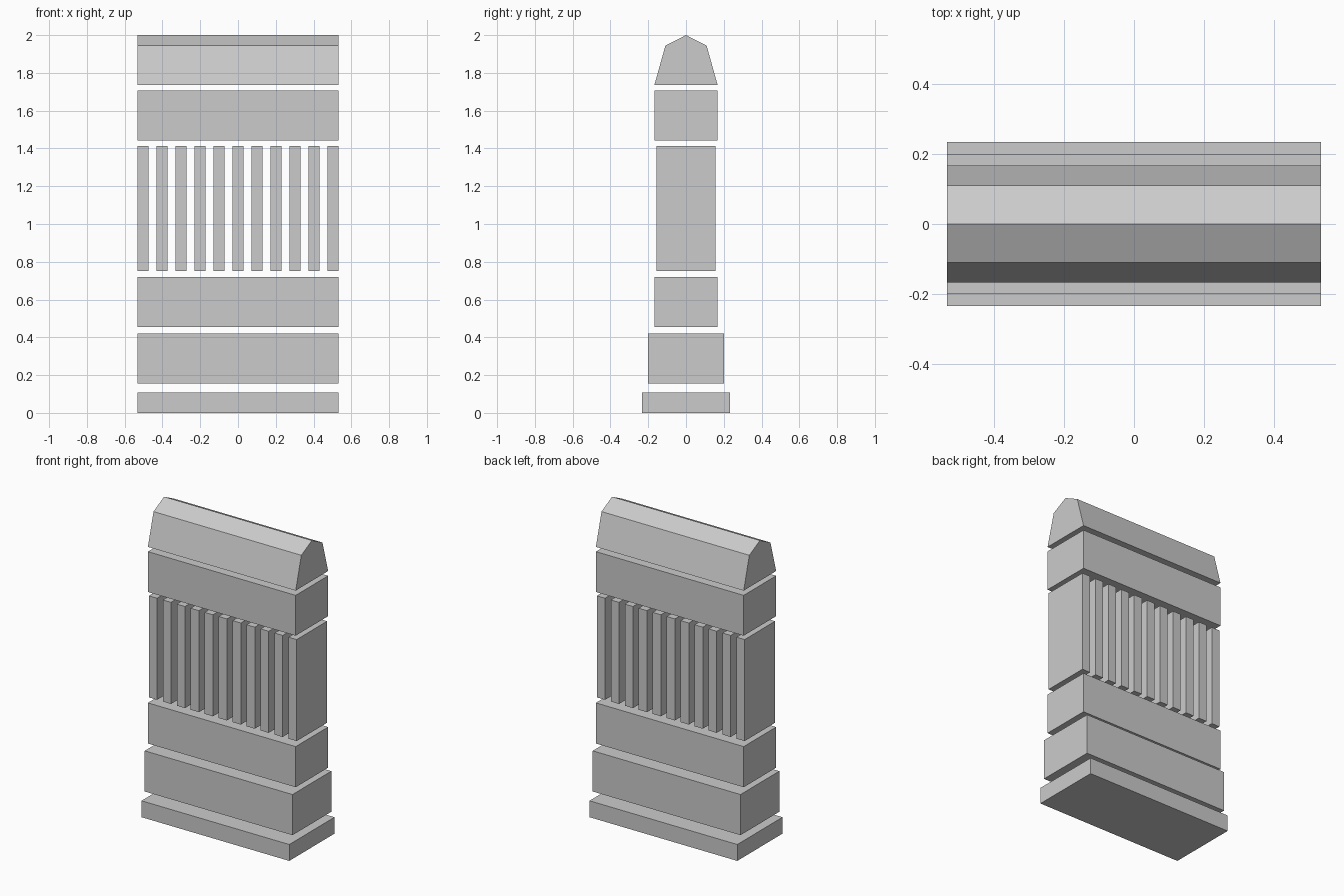
import bpy

if "Cube" in bpy.data.objects:
    bpy.data.objects.remove(bpy.data.objects["Cube"])

HALF_LEN = 0.533


def extrude_profile(name, profile, x0, x1):
    """Extrude a closed (y, z) outline, listed counter-clockwise from +x, along x."""
    n = len(profile)
    verts = [(x, y, z) for x in (x0, x1) for y, z in profile]
    faces = [tuple(reversed(range(n))), tuple(range(n, 2 * n))]
    faces += [(i, (i + 1) % n, n + (i + 1) % n, n + i) for i in range(n)]
    mesh = bpy.data.meshes.new(name)
    mesh.from_pydata(verts, [], faces)
    obj = bpy.data.objects.new(name, mesh)
    bpy.context.collection.objects.link(obj)
    return obj


def block(name, half_depth, z0, z1, x0=-HALF_LEN, x1=HALF_LEN):
    d = half_depth
    return extrude_profile(name, [(-d, z0), (d, z0), (d, z1), (-d, z1)], x0, x1)


# Stacked solid courses
block("base_plinth", 0.233, 0.0, 0.107)
block("lower_course", 0.20, 0.155, 0.42)
block("middle_course", 0.167, 0.455, 0.72)
block("upper_course", 0.167, 1.443, 1.706)

# Row of upright slats
COUNT, WIDTH = 11, 0.059
pitch = (2 * HALF_LEN - WIDTH) / (COUNT - 1)
for i in range(COUNT):
    left = -HALF_LEN + i * pitch
    block(f"slat_{i + 1}", 0.157, 0.752, 1.414, left, left + WIDTH)

# Tapered coping with ridged top
extrude_profile("ridge_cap",
                [(-0.167, 1.737), (0.167, 1.737), (0.109, 1.945), (0, 2.0), (-0.109, 1.945)],
                -HALF_LEN, HALF_LEN)
